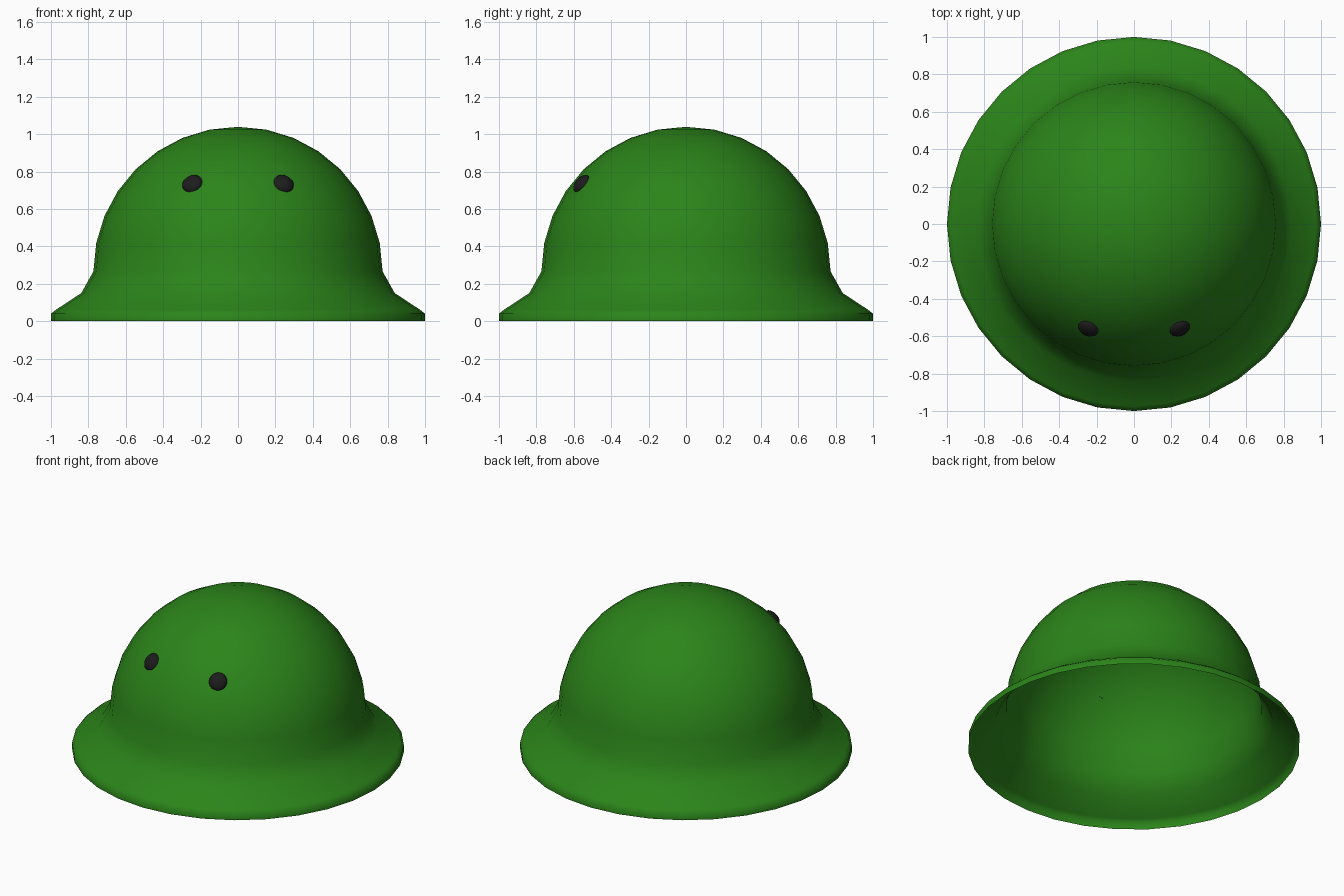
import bpy, bmesh, math
from mathutils import Vector, Matrix

if "Cube" in bpy.data.objects:
    bpy.data.objects.remove(bpy.data.objects["Cube"])

SEGMENTS = 32
DOME_R, DOME_Z = 0.773, 0.266


def material(name, color):
    m = bpy.data.materials.new(name)
    m.diffuse_color = color
    m.use_nodes = True
    m.node_tree.nodes["Principled BSDF"].inputs["Base Color"].default_value = m.diffuse_color
    return m


def lathe(name, profile, mat, segments, matrix=Matrix()):
    """Revolve an (r, z) profile, bottom to top, around z into an open smooth shell."""
    bm = bmesh.new()
    rings = []
    for r, z in profile:
        if r < 1e-5:
            rings.append([bm.verts.new((0, 0, z))] * segments)
        else:
            rings.append([bm.verts.new((r * math.cos(a), r * math.sin(a), z))
                          for a in (2 * math.pi * i / segments for i in range(segments))])
    for low, high in zip(rings, rings[1:]):
        for i in range(segments):
            j = (i + 1) % segments
            corners = [low[i], low[j], high[j], high[i]]
            bm.faces.new(list(dict.fromkeys(corners)))
    for f in bm.faces:
        f.smooth = True
    mesh = bpy.data.meshes.new(name)
    bm.to_mesh(mesh)
    bm.free()
    mesh.materials.append(mat)
    obj = bpy.data.objects.new(name, mesh)
    obj.matrix_world = matrix
    bpy.context.collection.objects.link(obj)
    return obj


def arc(radius, height, z, steps):
    return [(radius * math.cos(t), z + height * math.sin(t))
            for t in (math.pi / 2 * i / steps for i in range(steps + 1))]


green = material("green", (0.024, 0.23, 0.01, 1))
black = material("black", (0.012, 0.012, 0.012, 1))

# Hollow body: flared brim running up into a hemispherical dome
brim = [(1.0, 0.0), (1.0, 0.04), (0.975, 0.06), (0.838, 0.15)]
lathe("body_shell", brim + arc(DOME_R, DOME_R, DOME_Z, 8), green, SEGMENTS)

# Eyes: shallow domes lying on the front of the shell
for side, label in ((-1, "left"), (1, "right")):
    normal = Vector((side * 0.245, -0.56, 0.47)).normalized()
    center = normal * (DOME_R - 0.005) + Vector((0, 0, DOME_Z))
    turn = normal.to_track_quat('Z', 'Y').to_matrix().to_4x4()
    lathe("eye_" + label, arc(0.056, 0.03, 0, 5), black, 20,
          Matrix.Translation(center) @ turn)
